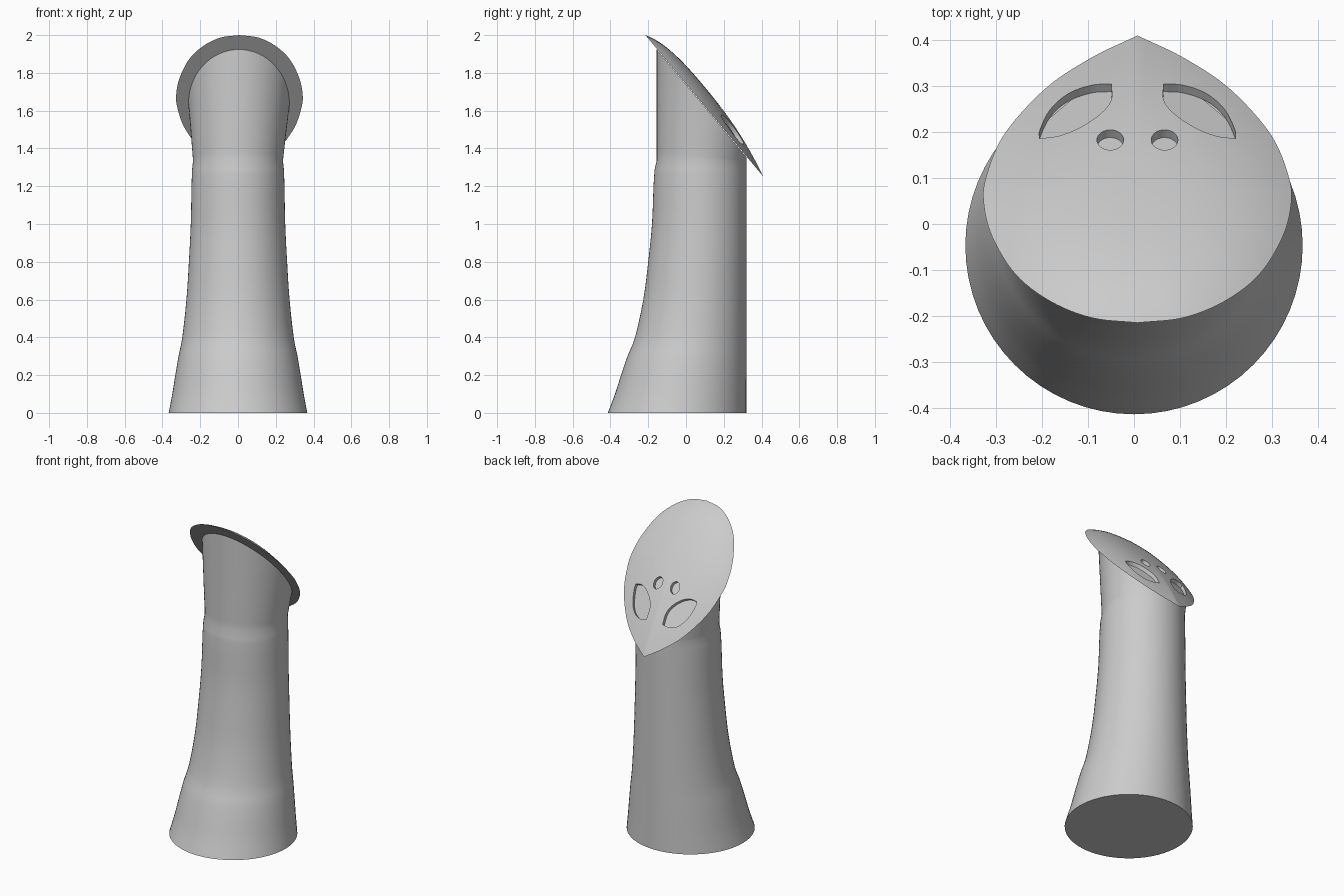
import bpy
import bmesh
from math import cos, sin, pi
from mathutils import Vector
from mathutils.bvhtree import BVHTree

cube = bpy.data.objects.get("Cube")
if cube:
    bpy.data.objects.remove(cube, do_unlink=True)

grey = bpy.data.materials.new("plain grey")
grey.use_nodes = True
colour = (0.6, 0.6, 0.6, 1)
grey.diffuse_color = colour
grey.node_tree.nodes["Principled BSDF"].inputs["Base Color"].default_value = colour

MID = 0.0075   # mask centre line
BACK = 0.32    # straight back of the column


def rim(y):
    """Height of the slanted plane under the mask."""
    return 2 - 1.2 * (y + 0.215)


def spline(pts, steps=6):
    """Smooth open curve through 2D points."""
    p = [Vector(q) for q in pts]
    p = [2 * p[0] - p[1]] + p + [2 * p[-1] - p[-2]]
    out = []
    for a, b, c, d in zip(p, p[1:], p[2:], p[3:]):
        for i in range(steps):
            t = i / steps
            out.append(0.5 * (2 * b + (c - a) * t + (2 * a - 5 * b + 4 * c - d) * t * t
                              + (3 * b - a - 3 * c + d) * t ** 3))
    return out + [p[-2]]


def loft(bm, rings):
    """Closed skin over rings of equal size, capped at both ends."""
    loops = [[bm.verts.new(v) for v in ring] for ring in rings]
    n = len(loops[0])
    for low, high in zip(loops, loops[1:]):
        for i in range(n):
            j = (i + 1) % n
            bm.faces.new((low[i], low[j], high[j], high[i]))
    bm.faces.new(loops[0][::-1])
    bm.faces.new(loops[-1])
    bmesh.ops.recalc_face_normals(bm, faces=bm.faces)


def make_object(name, bm):
    mesh = bpy.data.meshes.new(name)
    bm.to_mesh(mesh)
    bm.free()
    mesh.materials.append(grey)
    obj = bpy.data.objects.new(name, mesh)
    bpy.context.collection.objects.link(obj)
    return obj


def smooth(obj):
    bpy.ops.object.select_all(action="DESELECT")
    obj.select_set(True)
    bpy.context.view_layer.objects.active = obj
    bpy.ops.object.shade_smooth_by_angle(angle=0.6)


# Column: circles sharing a straight back, then a neck that ends on the slant
SEG = 64
angles = [2 * pi * i / SEG for i in range(SEG)]
profile = [(0, .367), (.1, .348), (.2, .332), (.3, .315), (.4, .295), (.6, .273),
           (.8, .26), (1, .25), (1.2, .246), (1.29, .243)]
rings = []
for q in spline([(r, z) for z, r in profile], 3):
    rings.append([(q.x * cos(a), BACK - q.x + q.x * sin(a), q.y) for a in angles])
start, depth = 1.335, 0.2375
for t in [i / 12 for i in range(13)]:
    ring = []
    for a in angles:
        y = BACK - depth + depth * sin(a)
        width = 0.238 + 0.029 * t
        ring.append((0.005 * t + width * cos(a), y, start + t * (rim(y) - 0.004 - start)))
    rings.append(ring)
bm = bmesh.new()
loft(bm, rings)
smooth(make_object("column", bm))

# Mask: a drop-shaped outline domed above the slanted plane
half = spline([(0, .41), (.1, .362), (.2, .295), (.29, .195), (.33, .1), (.334, .04),
               (.315, -.03), (.265, -.11), (.19, -.168), (.1, -.204), (0, -.215)])
outline = half + [Vector((-p.x, p.y)) for p in half[-2:0:-1]]
centre = Vector((0, 0.1))
rings = []
for r in [1, .97, .94, .9, .85, .8, .75, .7, .6, .5, .4, .3, .2, .1, .03]:
    ring = []
    for p in outline:
        q = centre.lerp(p, r)
        ring.append((MID + q.x, q.y, rim(q.y) + 0.102 * (1 - r ** 2.6)))
    rings.append(ring)
bm = bmesh.new()
loft(bm, rings)
surface = BVHTree.FromBMesh(bm)
mask = make_object("mask", bm)

# Eye and nostril pockets sunk along the mask's facing direction
facing = Vector((0, 0.77, 0.64))
upper = spline([(.057, .305), (.1, .302), (.15, .284), (.19, .249), (.212, .205), (.213, .186)], 4)
lower = spline([(.213, .186), (.17, .192), (.125, .21), (.08, .24), (.057, .27), (.057, .305)], 4)
eye = upper[:-1] + lower[:-1]
nostril = [Vector((.059 + .029 * cos(a), .183 + .022 * sin(a))) for a in angles[::2]]
for label, shape in (("eye", eye), ("nostril", nostril)):
    for side, sign in (("left", 1), ("right", -1)):
        edge = [surface.ray_cast(Vector((MID + sign * p.x, p.y, 3)), Vector((0, 0, -1)))[0]
                for p in shape]
        bm = bmesh.new()
        loft(bm, [[v + facing * h for v in edge] for h in (-0.022, 0.05)])
        cutter = make_object(f"{side}_{label}_cutter", bm)
        cutter.hide_render = True
        cutter.hide_viewport = True
        cut = mask.modifiers.new(f"{side} {label}", "BOOLEAN")
        cut.operation = "DIFFERENCE"
        cut.solver = "EXACT"
        cut.object = cutter
smooth(mask)
